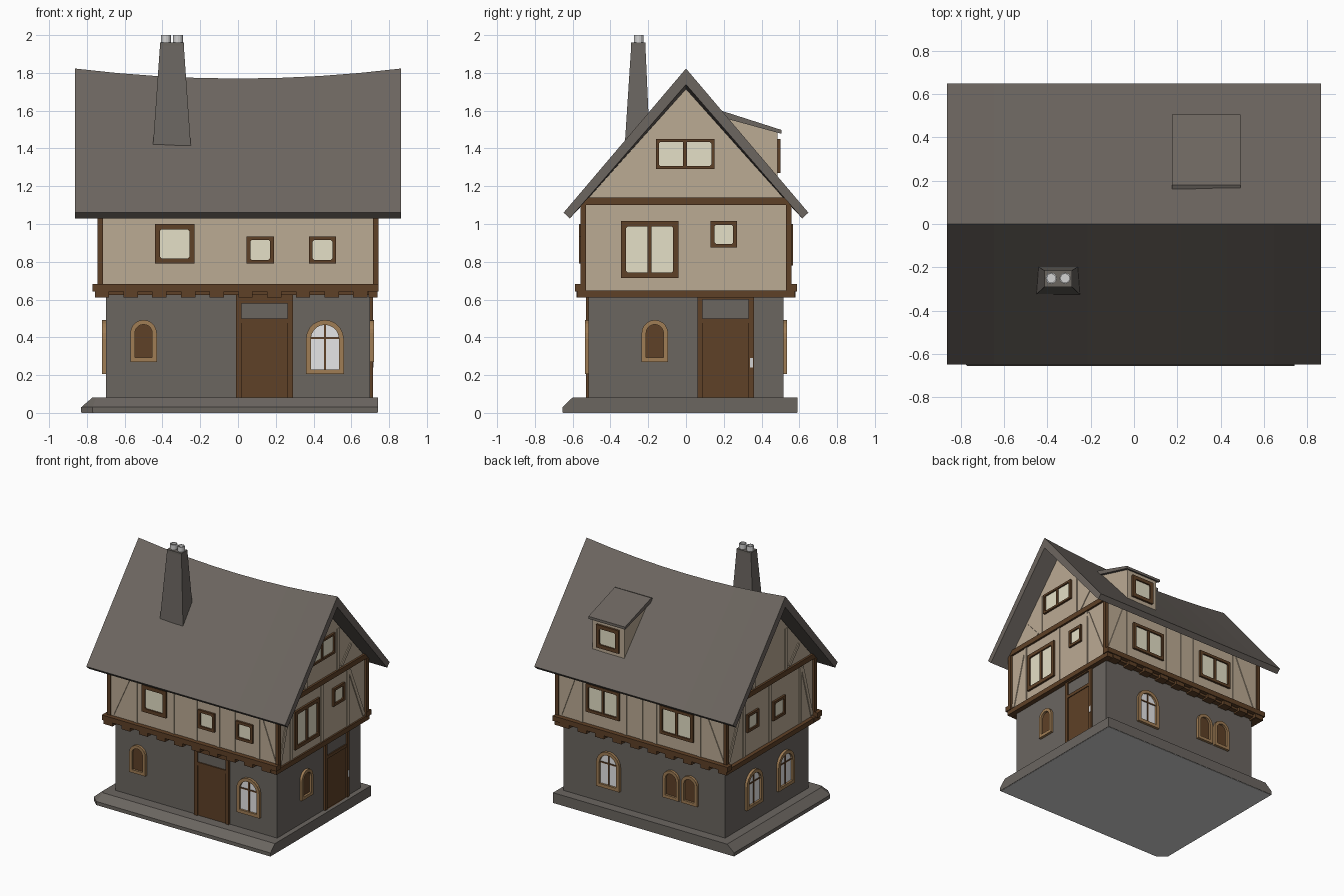
import bpy, bmesh, math

if "Cube" in bpy.data.objects:
    bpy.data.objects.remove(bpy.data.objects["Cube"])

def mat(name, r, g, b):
    m = bpy.data.materials.new(name)
    m.diffuse_color = (r, g, b, 1)
    m.use_nodes = True
    m.node_tree.nodes["Principled BSDF"].inputs["Base Color"].default_value = m.diffuse_color
    return m

STONE = mat("grey stone", .147, .132, .118)
ROOF = mat("roof shingle", .152, .133, .117)
PLASTER = mat("tan plaster", .50, .405, .295)
WOOD = mat("dark wood", .113, .052, .020)
TRIM = mat("light wood", .35, .205, .09)
CREAM = mat("cream glass", .78, .745, .57)
PALE = mat("pale glass", .79, .79, .80)
POT = mat("pale clay", .65, .65, .65)

def loft(name, loops, m, closed=False):
    """Skin successive loops; cap the ends, or join last to first."""
    bm = bmesh.new()
    rows = [[bm.verts.new(p) for p in l] for l in loops]
    n = len(rows[0])
    pairs = list(zip(rows, rows[1:])) + ([(rows[-1], rows[0])] if closed else [])
    for a, b in pairs:
        for i in range(n):
            j = (i + 1) % n
            bm.faces.new((a[i], a[j], b[j], b[i]))
    if not closed:
        bm.faces.new(rows[0])
        bm.faces.new(rows[-1])
    bmesh.ops.recalc_face_normals(bm, faces=bm.faces)
    me = bpy.data.meshes.new(name)
    bm.to_mesh(me)
    bm.free()
    me.materials.append(m)
    ob = bpy.data.objects.new(name, me)
    bpy.context.collection.objects.link(ob)
    return ob

def box(name, x0, x1, y0, y1, z0, z1, m):
    return loft(name, [[(x0, y0, z), (x1, y0, z), (x1, y1, z), (x0, y1, z)] for z in (z0, z1)], m)

# Wall coordinates: side letter, wall distance, u along wall, z up, d outwards
def on(side, w, pts, d):
    f = {"F": lambda u: (u, -w - d), "B": lambda u: (u, w + d),
         "R": lambda u: (w + d, u), "L": lambda u: (-w - d, u)}[side]
    return [(*f(u), z) for u, z in pts]

def plate(name, side, w, pts, d, m):
    return loft(name, [on(side, w, pts, -.02), on(side, w, pts, d)], m)

def ring(name, side, w, outer, inner, d, m):
    return loft(name, [on(side, w, outer, -.01), on(side, w, outer, d),
                       on(side, w, inner, d), on(side, w, inner, -.01)], m, True)

def rect(u0, u1, z0, z1, c=0):
    if not c:
        return [(u0, z0), (u1, z0), (u1, z1), (u0, z1)]
    return [(u0 + c, z0), (u1 - c, z0), (u1, z0 + c), (u1, z1 - c),
            (u1 - c, z1), (u0 + c, z1), (u0, z1 - c), (u0, z0 + c)]

def arch(u, a, z0, z1):
    arc = [(u + a * math.cos(t * math.pi / 10), z1 - a + a * math.sin(t * math.pi / 10)) for t in range(11)]
    return [(u - a, z0), (u + a, z0)] + arc

def square_window(name, side, w, u0, u1, z0, z1, double=False, f=.028):
    plate(name + "_glass", side, w, rect(u0 + .01, u1 - .01, z0 + .01, z1 - .01), .004, CREAM)
    ring(name + "_frame", side, w, rect(u0, u1, z0, z1, .001),
         rect(u0 + f, u1 - f, z0 + f, z1 - f, .008), .016, WOOD)
    if double:
        c = (u0 + u1) / 2
        plate(name + "_mullion", side, w, rect(c - .01, c + .01, z0 + .01, z1 - .01), .013, WOOD)

def arched_window(name, side, w, u, big):
    a, z0, f = (.1, .205, .026) if big else (.07, .27, .024)
    plate(name + "_pane", side, w, arch(u, a - .01, z0 + .01, .48), .004, PALE if big else WOOD)
    ring(name + "_surround", side, w, arch(u, a, z0, .492), arch(u, a - f, z0 + f, .492 - f), .02, TRIM)
    if big:
        plate(name + "_bar_upright", side, w, rect(u - .006, u + .006, z0 + .01, .48), .009, WOOD)
        plate(name + "_bar_cross", side, w, rect(u - .08, u + .08, .392, .402), .009, WOOD)

def door(name, side, w, u0, u1, top, lintel):
    plate(name + "_leaf", side, w, rect(u0 + .01, u1 - .01, .08, .5), .006, WOOD)
    plate(name + "_transom", side, w, rect(u0 + .01, u1 - .01, .5, top - .01), .003, STONE)
    ring(name + "_frame", side, w, rect(u0, u1, .08, top), rect(u0 + .028, u1 - .028, .082, top - lintel), .015, WOOD)
    plate(name + "_rail", side, w, rect(u0 + .02, u1 - .02, .475, .5), .012, WOOD)

def timber(side, w, u0, z0, u1, z1, h=.014):
    l = math.hypot(u1 - u0, z1 - z0)
    a, b = -(z1 - z0) / l * h, (u1 - u0) / l * h
    plate("wall_timber", side, w, [(u0 - a, z0 - b), (u1 - a, z1 - b), (u1 + a, z1 + b), (u0 + a, z0 + b)], .006, PLASTER)

# Plinth, bevelled at the front and left, on a pale underside plate
foot = [(-.83, .59), (-.83, -.6), (-.77, -.655), (.74, -.655), (.74, .59)]
top = [(-.77, .59), (-.77, -.57), (-.75, -.6), (.74, -.6), (.74, .59)]
loft("plinth", [[(*p, .002) for p in foot], [(*p, .03) for p in foot], [(*p, .082) for p in top]], STONE)
loft("plinth_underside", [[(x * .995, y * .995, z) for x, y in foot] for z in (0, .004)], POT)

# Ground floor and upper floor with gables
box("ground_floor", -.70, .70, -.515, .515, .07, .63, STONE)
gable = [(-.55, .645), (.55, .645), (.55, 1.10), (0, 1.715), (-.55, 1.10)]
loft("upper_floor", [[(x, y, z) for y, z in gable] for x in (-.725, .725)], PLASTER)

# Jetty beams, joist ends, corner posts
box("jetty_floor", -.73, .73, -.555, .555, .625, .648, WOOD)
for s in (-1, 1):
    y0, y1 = sorted((s * .53, s * .587))
    box("jetty_beam_long", -.77, .745, y0, y1, .643, .682, WOOD)
    x0, x1 = (-.755, -.69) if s < 0 else (.69, .738)
    box("jetty_beam_side", x0, x1, -.575, .575, .61, .648, WOOD)
    y0, y1 = sorted((s * .5, s * .58))
    for i in range(10):
        x = -.72 + i * .152
        box("joist_end", x - .038, x + .038, y0, y1, .612, .65, WOOD)
    for t in (-1, 1):
        x0, x1 = sorted((s * .715, s * .743))
        y0, y1 = sorted((t * .53, t * .558))
        box("corner_post", x0, x1, y0, y1, .66, 1.10, WOOD)
    side = "R" if s > 0 else "L"
    plate("gable_tie_beam", side, .725, rect(-.55, .55, 1.10, 1.14), .016, WOOD)

# Sagging roof
prof = [(-.648, 1.06), (0, 1.77), (.648, 1.06), (.615, 1.03), (0, 1.685), (-.615, 1.03)]
loops = []
for i in range(9):
    x = -.862 + i * .2155
    sag = .053 * (x / .862) ** 2
    loops.append([(x, y, z + (sag if y == 0 else 0)) for y, z in prof])
loft("roof", loops, ROOF)

# Chimney with two pots
loft("chimney", [[(x0, y0, z), (x1, y0, z), (x1, y1, z), (x0, y1, z)] for x0, x1, y0, y1, z in (
    (-.452, -.248, -.326, -.19, 1.39), (-.413, -.287, -.29, -.215, 1.945), (-.413, -.287, -.29, -.215, 1.962))], STONE)
for x in (-.382, -.318):
    ringpts = lambda r, z: [(x + r * math.cos(k * math.pi / 6), -.25 + r * math.sin(k * math.pi / 6), z) for k in range(12)]
    loft("chimney_pot", [ringpts(.026, 1.95), ringpts(.026, 2.0), ringpts(.02, 2.0), ringpts(.02, 1.975)], POT)

# Rear dormer
dorm = [(.15, 1.5), (.485, 1.15), (.485, 1.49), (.2, 1.58)]
loft("dormer", [[(x, y, z) for y, z in dorm] for x in (.195, .47)], PLASTER)
lid = [(.15, 1.575), (.505, 1.478), (.505, 1.498), (.18, 1.602), (.15, 1.59)]
loft("dormer_roof", [[(x, y, z) for y, z in lid] for x in (.175, .492)], ROOF)
square_window("dormer_window", "B", .485, .235, .43, 1.27, 1.45)

# Ground floor openings
door("front_door", "F", .515, -.01, .29, .635, .055)
door("side_door", "R", .70, .06, .36, .62, .02)
plate("side_door_handle", "R", .70, rect(.338, .354, .24, .29), .018, POT)
arched_window("front_small_window", "F", .515, -.5, False)
arched_window("front_big_window", "F", .515, .46, True)
arched_window("side_small_window", "R", .70, -.165, False)
arched_window("back_big_window", "B", .515, .305, True)
for u in (-.24, -.4):
    arched_window("back_small_window", "B", .515, u, False)
for u in (.17, -.22):
    arched_window("left_big_window", "L", .70, u, True)

# Upper floor windows
square_window("front_window_large", "F", .55, -.44, -.23, .79, 1.0)
for u in (.045, .375):
    square_window("front_window_small", "F", .55, u, u + .145, .79, .935, f=.02)
square_window("side_window_large", "R", .725, -.345, -.04, .715, 1.015, True)
square_window("side_window_small", "R", .725, .13, .27, .875, 1.015, f=.02)
square_window("gable_window", "R", .725, -.16, .15, 1.29, 1.45, True, .016)
for u in (.33, -.31):
    square_window("back_window", "B", .55, u - .145, u + .145, .78, 1.0, True, .022)
square_window("left_window", "L", .725, .15, .29, .83, .97, f=.02)
square_window("left_window", "L", .725, -.18, -.03, .80, .95, f=.02)

# Low-relief wall timbers
for u in (-.5, -.18, .02, .215, .35, .56):
    timber("F", .55, u, .68, u, 1.1)
for u in (.52, .14, .0, -.12, -.5):
    timber("B", .55, u, .68, u, 1.1)
for side, y in (("F", -1), ("B", 1)):
    timber(side, .55, -.7, .7, -.53, 1.08)
    timber(side, .55, .7, .7, .56, 1.08)
for side in "RL":
    for u in (-.38, 0, .32):
        timber(side, .725, u, .65, u, 1.1)
    timber(side, .725, .52, .66, .34, 1.08)
    timber(side, .725, -.52, .66, -.4, 1.08)
    for s in (-1, 1):
        timber(side, .725, s * .2, 1.14, s * .2, 1.46)
        timber(side, .725, s * .24, 1.15, s * .36, 1.28)
